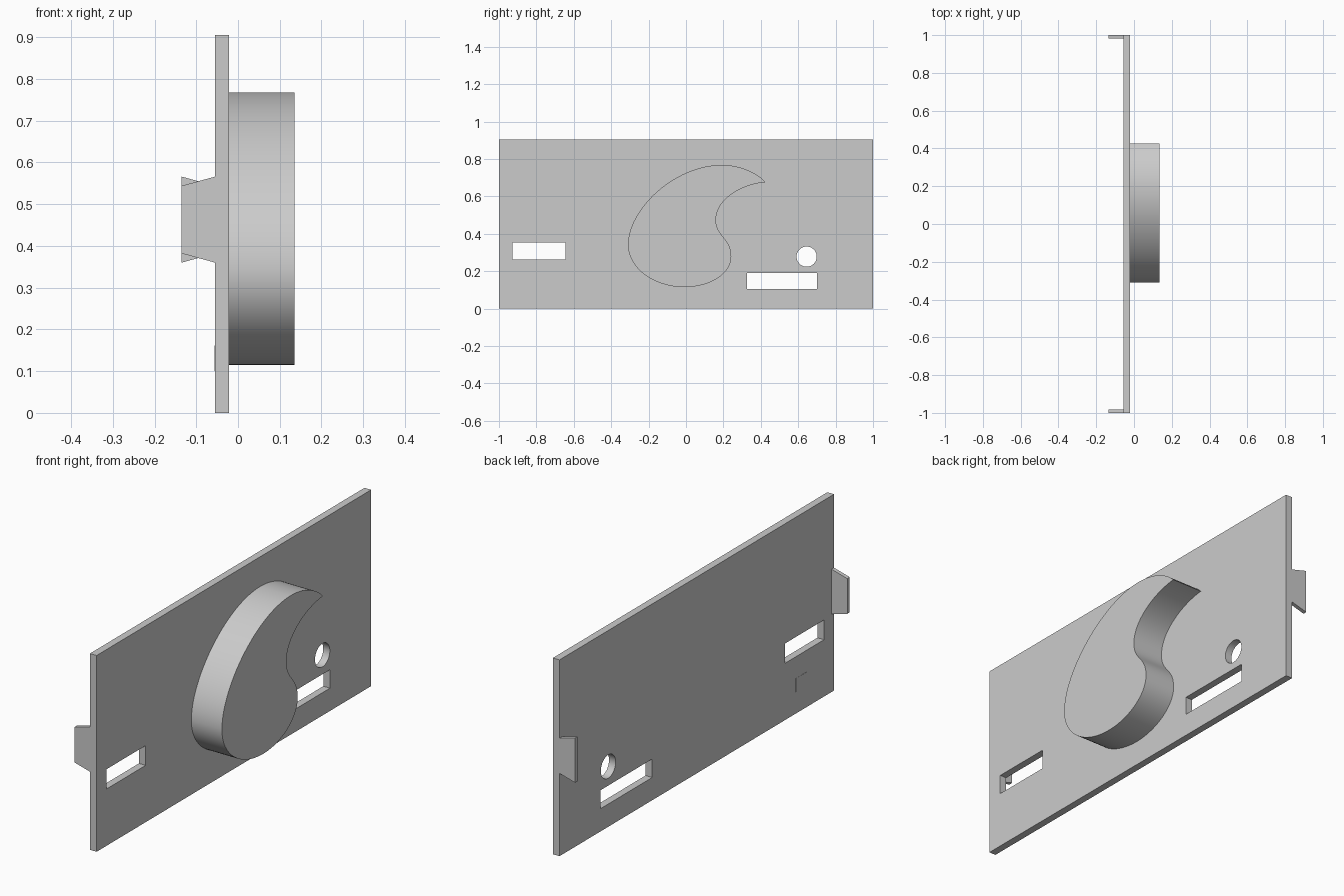
import bpy, bmesh, math
from mathutils import Vector
from mathutils.geometry import interpolate_bezier

if "Cube" in bpy.data.objects:
    bpy.data.objects.remove(bpy.data.objects["Cube"])

grey = bpy.data.materials.new("light grey")
grey.use_nodes = True
grey.diffuse_color = (0.6, 0.6, 0.6, 1)
grey.node_tree.nodes["Principled BSDF"].inputs["Base Color"].default_value = (0.6, 0.6, 0.6, 1)

BACK, FACE, TIP = -0.055, -0.021, 0.135   # depth levels along x
HEIGHT = 0.905


def prism(name, outline, push):
    """Extrude a closed planar outline along a vector."""
    bm = bmesh.new()
    face = bm.faces.new([bm.verts.new(p) for p in outline])
    new = bmesh.ops.extrude_face_region(bm, geom=[face])["geom"]
    bmesh.ops.translate(bm, vec=push, verts=[v for v in new if isinstance(v, bmesh.types.BMVert)])
    if face.is_valid and len(face.link_loops if hasattr(face, "link_loops") else face.loops) and \
            all(len(e.link_faces) > 2 for e in face.edges):
        bm.faces.remove(face)
    bmesh.ops.recalc_face_normals(bm, faces=bm.faces)
    mesh = bpy.data.meshes.new(name)
    bm.to_mesh(mesh)
    bm.free()
    mesh.materials.append(grey)
    obj = bpy.data.objects.new(name, mesh)
    bpy.context.collection.objects.link(obj)
    return obj


def smooth(obj):
    bpy.ops.object.select_all(action="DESELECT")
    obj.select_set(True)
    bpy.context.view_layer.objects.active = obj
    bpy.ops.object.shade_smooth_by_angle(angle=math.radians(30))


def slab(name, outline, x0, x1):
    return prism(name, [(x0, y, z) for y, z in outline], Vector((x1 - x0, 0, 0)))


def rect(y0, y1, z0, z1):
    return [(y0, z0), (y1, z0), (y1, z1), (y0, z1)]


# Thin panel with two slots and a round hole
panel = slab("panel", rect(-1, 1, 0, HEIGHT), BACK, FACE)
circle = [(0.645 + 0.054 * math.cos(a * math.tau / 48),
           0.278 + 0.054 * math.sin(a * math.tau / 48)) for a in range(48)]
openings = {
    "front_slot": rect(-0.927, -0.643, 0.262, 0.353),
    "rear_slot": rect(0.325, 0.70, 0.105, 0.19),
    "round_hole": circle,
}
bpy.context.view_layer.objects.active = panel
for name, outline in openings.items():
    cutter = slab(name + "_cutter", outline, BACK - 0.1, FACE + 0.1)
    cutter.hide_render = True
    mod = panel.modifiers.new(name, "BOOLEAN")
    mod.operation = "DIFFERENCE"
    mod.solver = "EXACT"
    mod.object = cutter
    bpy.context.view_layer.objects.active = panel
    bpy.ops.object.modifier_apply(modifier=mod.name)
    bpy.data.objects.remove(cutter)
smooth(panel)

# Raised comma-shaped block: (knot, handle out, handle in of next knot)
knots = [
    ((0.426, 0.676), (0.37, 0.735), (0.28, 0.768)),    # pointed tip
    ((0.19, 0.768), (-0.06, 0.768), (-0.31, 0.532)),   # crown
    ((-0.31, 0.342), (-0.31, 0.217), (-0.174, 0.115)), # outer side
    ((-0.007, 0.115), (0.13, 0.115), (0.242, 0.188)),  # base
    ((0.242, 0.278), (0.242, 0.378), (0.16, 0.385)),   # lower lobe
    ((0.16, 0.475), (0.16, 0.585), (0.296, 0.665)),    # neck
]
comma = []
for i, (knot, out, into) in enumerate(knots):
    end = knots[(i + 1) % len(knots)][0]
    pts = interpolate_bezier(*[Vector(p) for p in (knot, out, into, end)], 25)
    comma += [(p.x, p.y) for p in pts[:-1]]
smooth(slab("comma_block", comma, FACE, TIP))

# Tapered tab at one end, flared matching tab at the other
LOW, HIGH, TAPER = 0.36, 0.566, 0.022
for name, y, step, root, end in (("tapered_tab", -1, 0.018, 0, TAPER),
                                 ("flared_tab", 1, -0.018, TAPER, 0)):
    prism(name, [(BACK, y, LOW + root), (BACK, y, HIGH - root),
                 (-TIP, y, HIGH - end), (-TIP, y, LOW + end)], Vector((0, step, 0)))

# Small flush patch on the back
slab("back_patch", rect(-0.805, -0.72, 0.10, 0.162), BACK - 0.001, BACK)
